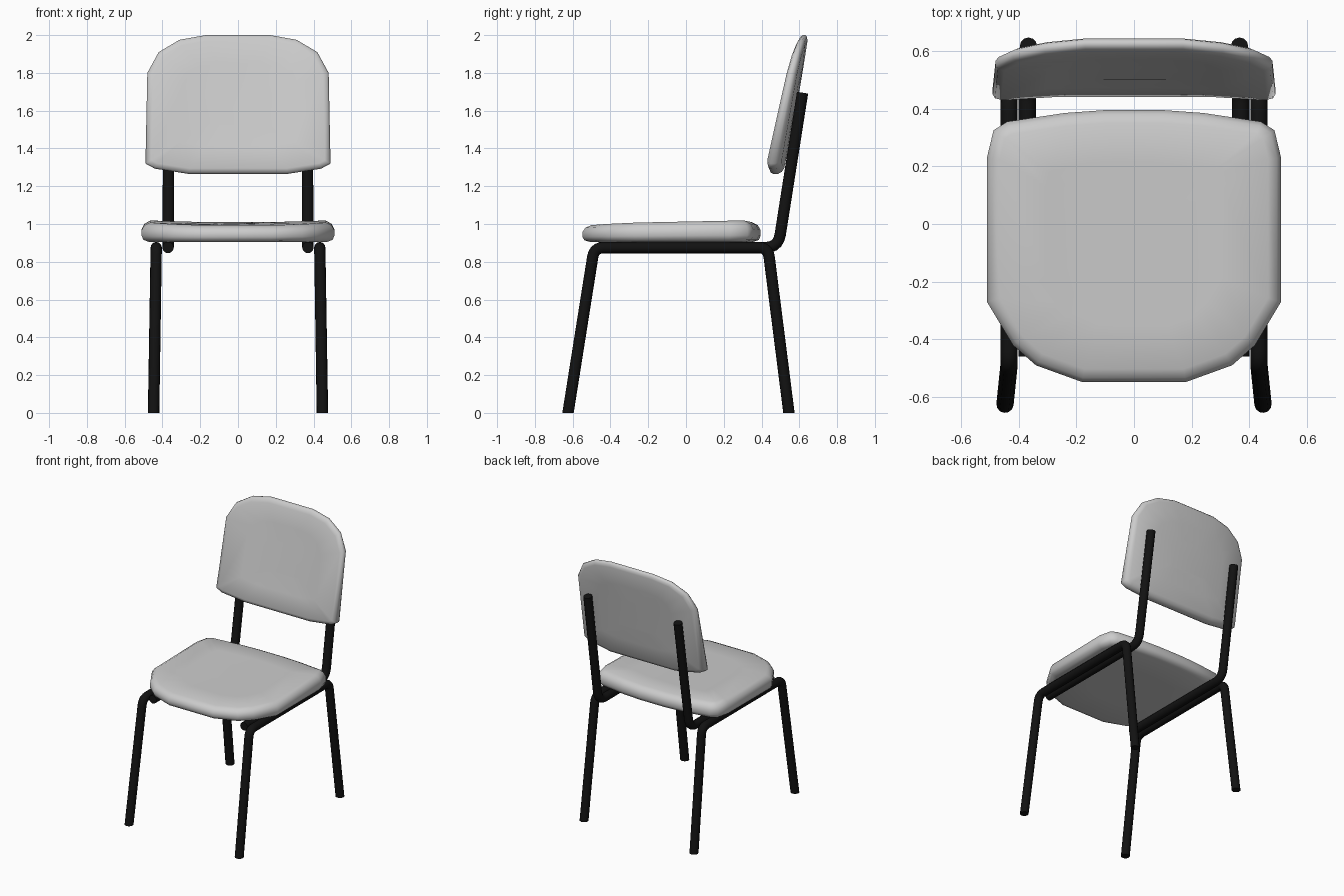
import bpy, bmesh, math
from mathutils import Vector

if "Cube" in bpy.data.objects:
    bpy.data.objects.remove(bpy.data.objects["Cube"])

black = bpy.data.materials.new("black_metal")
black.diffuse_color = (0.006, 0.006, 0.006, 1)
black.use_nodes = True
black.node_tree.nodes["Principled BSDF"].inputs["Base Color"].default_value = black.diffuse_color


def add_mesh(name, bm, angle, mat=None):
    bmesh.ops.recalc_face_normals(bm, faces=bm.faces)
    me = bpy.data.meshes.new(name)
    bm.to_mesh(me)
    bm.free()
    ob = bpy.data.objects.new(name, me)
    bpy.context.collection.objects.link(ob)
    if mat:
        me.materials.append(mat)
    bpy.ops.object.select_all(action='DESELECT')
    ob.select_set(True)
    bpy.context.view_layer.objects.active = ob
    bpy.ops.object.shade_smooth_by_angle(angle=math.radians(angle))
    return ob


def inset(pts, d):
    # move every corner of a counter-clockwise outline inwards by d
    out = []
    for i, p in enumerate(pts):
        a = (p - pts[i - 1]).normalized()
        b = (pts[(i + 1) % len(pts)] - p).normalized()
        n = Vector((-a.y - b.y, a.x + b.x)).normalized()
        out.append(p + n * d / max(0.5, n.dot(Vector((-a.y, a.x)))))
    return out


def cushion(name, half, centre, rings, place):
    # loft rings (inset, scale, depth) of a mirrored outline and cap both ends
    pts = [Vector(p) for p in half] + [Vector((-x, y)) for x, y in reversed(half)]
    c = Vector(centre)
    bm = bmesh.new()
    loops = []
    for d, s, t in rings:
        loops.append([bm.verts.new(place(*(c + (p - c) * s), t)) for p in inset(pts, d)])
    n = len(pts)
    for lo, hi in zip(loops, loops[1:]):
        for i in range(n):
            j = (i + 1) % n
            bm.faces.new((lo[i], lo[j], hi[j], hi[i]))
    bm.faces.new(loops[0][::-1])
    bm.faces.new(loops[-1])
    return add_mesh(name, bm, 65)


def rounded(points, r, steps=5):
    # replace inner corners of a path by smooth bends
    pts = [Vector(p) for p in points]
    path = [pts[0]]
    for a, p, b in zip(pts, pts[1:], pts[2:]):
        s, e = p + (a - p).normalized() * r, p + (b - p).normalized() * r
        for k in range(steps + 1):
            t = k / steps
            path.append(s * (1 - t) ** 2 + p * 2 * t * (1 - t) + e * t * t)
    return path + [pts[-1]]


def tube(name, points, bend, radius=0.03):
    path = rounded(points, bend)
    cu = bpy.data.curves.new(name + "_path", 'CURVE')
    cu.dimensions = '3D'
    cu.bevel_depth = radius
    cu.bevel_resolution = 4
    cu.use_fill_caps = True
    sp = cu.splines.new('POLY')
    sp.points.add(len(path) - 1)
    for q, p in zip(sp.points, path):
        q.co = (*p, 1)
    tmp = bpy.data.objects.new(name + "_path", cu)
    bpy.context.collection.objects.link(tmp)
    bpy.context.view_layer.update()
    me = bpy.data.meshes.new_from_object(tmp.evaluated_get(bpy.context.evaluated_depsgraph_get()))
    bpy.data.objects.remove(tmp)
    bm = bmesh.new()
    bm.from_mesh(me)
    bmesh.ops.remove_doubles(bm, verts=bm.verts, dist=1e-5)
    # cut the feet level with the floor
    cut = bmesh.ops.bisect_plane(bm, geom=bm.verts[:] + bm.edges[:] + bm.faces[:],
                                 plane_co=(0, 0, 0), plane_no=(0, 0, -1), clear_outer=True)
    edges = [g for g in cut['geom_cut'] if isinstance(g, bmesh.types.BMEdge)]
    if edges:
        bmesh.ops.holes_fill(bm, edges=edges, sides=0)
    add_mesh(name, bm, 40, black)


# seat: slightly dished, rising towards the back
def seat_place(x, y, t):
    z = 0.905 + t * (0.097 + 0.02 * y + 0.05 * x * x)
    return (x, y, z)


cushion("seat",
        [(0.18, -0.548), (0.34, -0.49), (0.42, -0.42), (0.51, -0.27), (0.51, 0.23),
         (0.487, 0.325), (0.44, 0.355), (0.24, 0.385), (0.1, 0.395)],
        (0, -0.05),
        [(0.04, 0.5, 0), (0.04, 1, 0), (0.01, 1, 0.1), (0, 1, 0.3), (0, 1, 0.6),
         (0.015, 1, 0.85), (0.045, 1, 1), (0.045, 0.66, 1), (0.045, 0.33, 1)],
        seat_place)


# backrest: leaning panel, bent forward at the sides
def back_place(x, z, t):
    front = 0.445 + 0.22 * (z - 1.27)
    rear = 0.53 + 0.175 * (z - 1.3)
    return (x, front + (rear - front) * t - 0.14 * x * x, z)


cushion("backrest",
        [(0.26, 1.265), (0.44, 1.293), (0.49, 1.32), (0.48, 1.8), (0.42, 1.91),
         (0.31, 1.975), (0.17, 2.0)],
        (0, 1.63),
        [(0.035, 0.33, 0), (0.035, 0.66, 0), (0.03, 1, 0), (0.008, 1, 0.15), (0, 1, 0.35),
         (0, 1, 0.65), (0.01, 1, 0.87), (0.03, 1, 1), (0.035, 0.66, 1), (0.035, 0.33, 1)],
        back_place)

# metal frame, one set per side
for side, s in (("left", -1), ("right", 1)):
    tube(side + "_leg_frame",
         [(s * 0.448, -0.631, -0.04), (s * 0.433, -0.486, 0.875),
          (s * 0.433, 0.434, 0.875), (s * 0.447, 0.55, -0.04)], 0.05)
    tube(side + "_back_support",
         [(s * 0.37, -0.46, 0.875), (s * 0.37, 0.488, 0.875), (s * 0.366, 0.617, 1.695)], 0.07)
